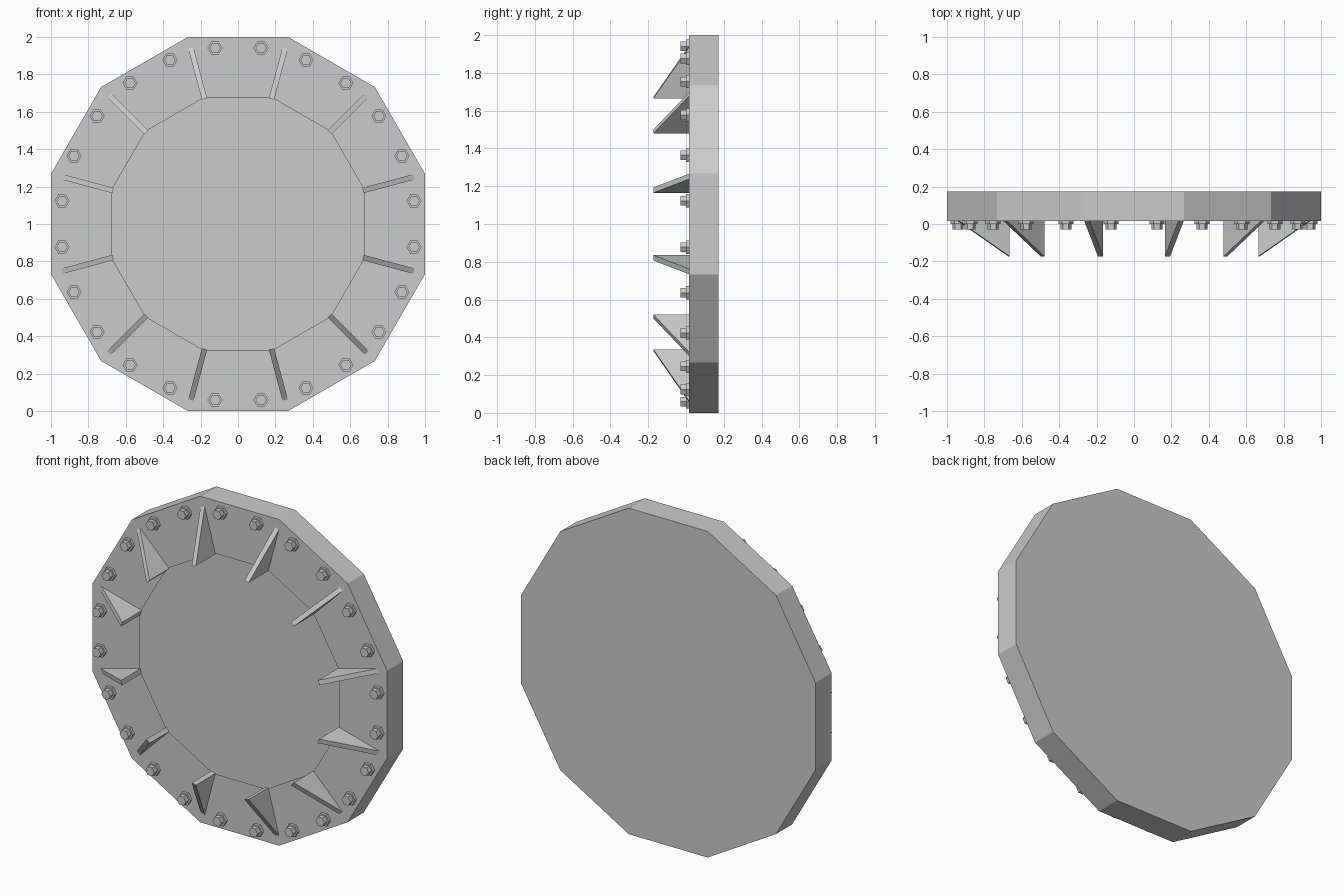
import bpy, bmesh, math
from mathutils import Vector

if "Cube" in bpy.data.objects:
    bpy.data.objects.remove(bpy.data.objects["Cube"])

grey = bpy.data.materials.new("steel grey")
grey.diffuse_color = (0.6, 0.6, 0.6, 1)
grey.use_nodes = True
grey.node_tree.nodes["Principled BSDF"].inputs["Base Color"].default_value = grey.diffuse_color

FACE = 0.017     # y of the plate's front face
BACK = 0.173     # y of the plate's back face
STEP = math.radians(30)
HALF = math.radians(15)


def ngon(n, radius, start, cx=0.0, cz=1.0):
    """Regular polygon in the xz plane."""
    return [(cx + radius * math.cos(start + math.tau * i / n),
             cz + radius * math.sin(start + math.tau * i / n)) for i in range(n)]


def loop(bm, pts, y):
    return [bm.verts.new((x, y, z)) for x, z in pts]


def bridge(bm, a, b):
    """Band of quads between two loops."""
    for i in range(len(a)):
        j = (i + 1) % len(a)
        bm.faces.new((a[j], a[i], b[i], b[j]))


def finish(name, bm):
    me = bpy.data.meshes.new(name)
    bm.to_mesh(me)
    bm.free()
    me.materials.append(grey)
    bpy.context.collection.objects.link(bpy.data.objects.new(name, me))


# twelve-sided hollow cover: front flange ring, rim and closed back
bm = bmesh.new()
inner = loop(bm, ngon(12, 0.676 / math.cos(HALF), HALF), FACE)
outer = loop(bm, ngon(12, 1 / math.cos(HALF), HALF), FACE)
back = loop(bm, ngon(12, 1 / math.cos(HALF), HALF), BACK)
bridge(bm, inner, outer)
bridge(bm, outer, back)
bm.faces.new(back[::-1])
finish("cover_shell", bm)

# triangular stiffening ribs pointing at each corner
bm = bmesh.new()
for k in range(12):
    a = HALF + k * STEP
    out = Vector((math.cos(a), 0, math.sin(a)))
    side = Vector((-math.sin(a), 0, math.cos(a))) * 0.0145
    p, q = [[bm.verts.new(out * r + side * s + Vector((0, y, 1)))
             for r, y in ((0.692, FACE), (0.692, -0.173), (0.974, FACE))]
            for s in (-1, 1)]
    bm.faces.new(p)
    bm.faces.new(q[::-1])
    bridge(bm, p, q)
bmesh.ops.recalc_face_normals(bm, faces=bm.faces[:])
finish("ribs", bm)

# two hex bolts per side: washer and head
for name, radius, y0, y1 in (("bolt_washers", 0.040, 0.0, FACE),
                             ("bolt_heads", 0.030, -0.029, 0.0)):
    bm = bmesh.new()
    for k in range(12):
        a = k * STEP
        for s in (-0.123, 0.123):
            x = 0.941 * math.cos(a) - s * math.sin(a)
            z = 1 + 0.941 * math.sin(a) + s * math.cos(a)
            pts = ngon(6, radius, 0, x, z)
            front, rear = loop(bm, pts, y0), loop(bm, pts, y1)
            bm.faces.new(front)
            bridge(bm, front, rear)
    finish(name, bm)
